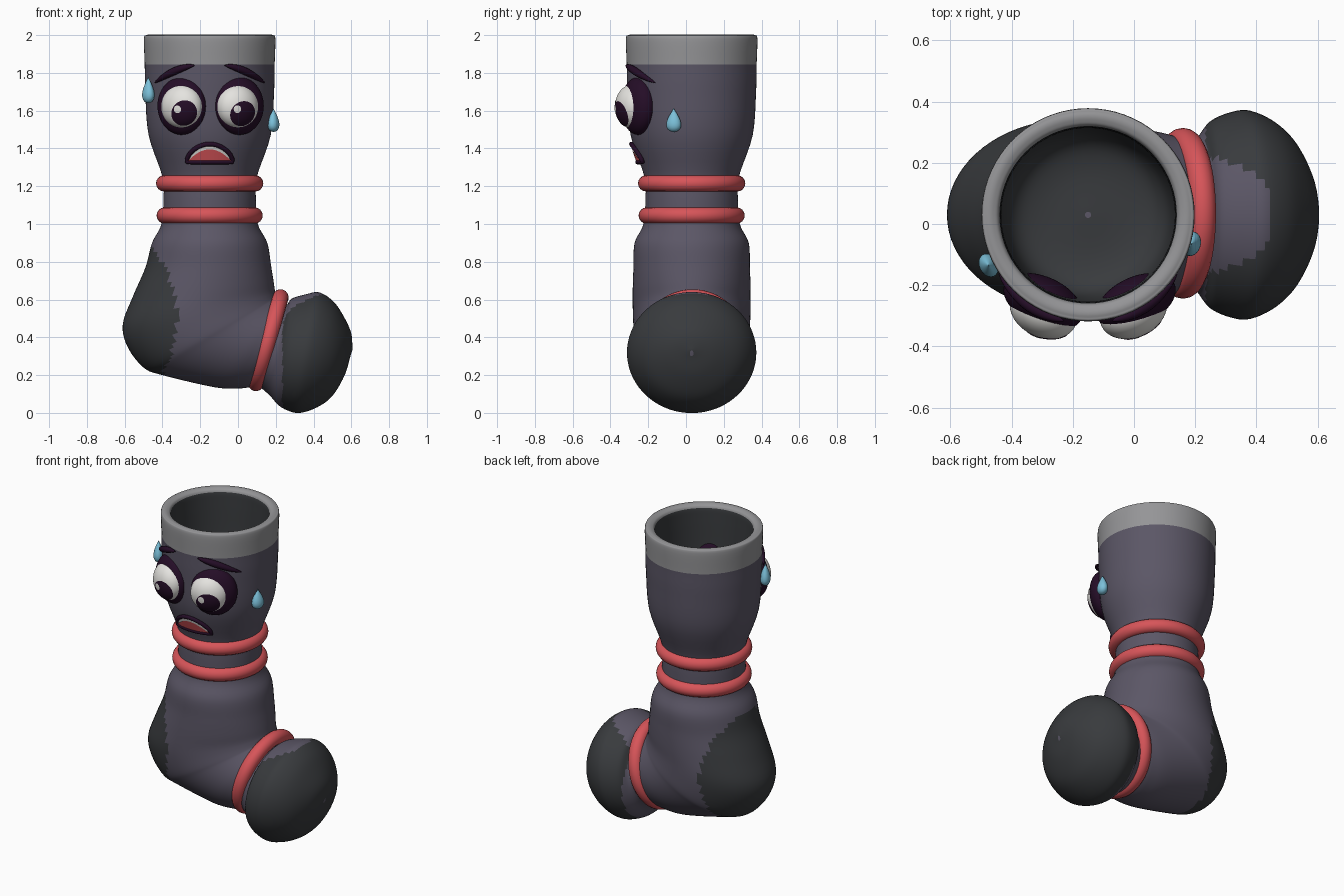
import bpy, bmesh, math
from mathutils import Vector, Matrix

if "Cube" in bpy.data.objects:
    bpy.data.objects.remove(bpy.data.objects["Cube"])

CX, CY = -0.15, 0.03  # leg axis


def material(name, *rgb):
    m = bpy.data.materials.new(name)
    m.use_nodes = True
    m.diffuse_color = (*rgb, 1)
    m.node_tree.nodes["Principled BSDF"].inputs["Base Color"].default_value = (*rgb, 1)
    return m


knit = material("purple grey knit", .105, .094, .133)
dark = material("charcoal", .04, .043, .047)
cuff = material("cuff grey", .3, .3, .31)
red = material("coral red", .68, .09, .1)
ink = material("dark plum", .018, .004, .02)
white = material("eye white", .78, .77, .74)
blue = material("sweat blue", .2, .53, .7)


def finish(bm, name, *mats, matrix=None):
    """Turn a bmesh into a smooth shaded object."""
    if matrix:
        bm.transform(matrix)
    bmesh.ops.recalc_face_normals(bm, faces=bm.faces)
    me = bpy.data.meshes.new(name)
    bm.to_mesh(me)
    bm.free()
    for m in mats:
        me.materials.append(m)
    me.polygons.foreach_set("use_smooth", [True] * len(me.polygons))
    ob = bpy.data.objects.new(name, me)
    bpy.context.collection.objects.link(ob)
    return ob


def catmull(keys, steps):
    """Smoothly interpolate a list of equal-length tuples."""
    out = []
    for i in range(len(keys) - 1):
        p = [keys[max(0, min(len(keys) - 1, i + k))] for k in (-1, 0, 1, 2)]
        for s in range(steps):
            t = s / steps
            out.append([b + .5 * t * (c - a + t * (2*a - 5*b + 4*c - d + t * (3*(b - c) + d - a)))
                        for a, b, c, d in zip(*p)])
    return out + [list(keys[-1])]


def leg(z, r):
    return (CX - r, z, CX + r, z, r)


# Sock: each ring is heel-side x, z, instep-side x, z and half width in y
inside = [leg(1.5, .01), leg(1.5, .15), leg(1.54, .24), leg(1.65, .275), leg(1.9, .285), leg(1.98, .29)]
shaft = [leg(2.0, .31), leg(2.0, .335), leg(1.98, .348), leg(1.845, .344), leg(1.7, .341),
         leg(1.47, .323), leg(1.25, .25), leg(1.13, .245), leg(1.0, .255)]
foot = [(-.455, .9, .155, .9, .302), (-.49, .77, .175, .78, .308), (-.555, .62, .188, .7, .312),
        (-.61, .47, .195, .65, .312), (-.585, .35, .2, .63, .31), (-.5, .24, .205, .615, .305),
        (-.4, .2, .21, .61, .295), (-.12, .135, .215, .605, .275), (.02, .13, .22, .61, .26),
        (.1, .14, .23, .61, .25)]
toe = [(.16, .1, .255, .57, .25), (.215, .04, .285, .605, .305), (.27, .01, .36, .628, .335),
       (.33, 0, .43, .638, .34), (.42, .03, .505, .59, .3), (.5, .09, .56, .51, .23),
       (.565, .2, .6, .42, .12), (.595, .3, .605, .33, .01)]
STEPS, SIDES = 5, 72
rings = catmull(inside + shaft + foot + toe, STEPS)
bm = bmesh.new()
loops = []
for ax, az, bx, bz, hw in rings:
    ring = []
    for k in range(SIDES):
        c, s = math.cos(math.tau * k / SIDES), math.sin(math.tau * k / SIDES)
        ring.append(bm.verts.new(((ax + bx + (bx - ax) * c) / 2, CY + hw * s,
                                  max(0, (az + bz + (bz - az) * c) / 2))))
    loops.append(ring)
for i, (a, b) in enumerate(zip(loops, loops[1:])):
    for k in range(SIDES):
        j = (k + 1) % SIDES
        f = bm.faces.new((a[k], a[j], b[j], b[k]))
        x, y, z = f.calc_center_median()
        t = max(0, (z - .42) / .21)
        if i < STEPS * (len(inside) - 1):
            f.material_index = 1                      # lining
        elif z > 1.84:
            f.material_index = 2                      # cuff
        elif z < .9 and x < -.32 - .95 * (z - .5) ** 2:
            f.material_index = 1                      # heel patch
        elif z < .7 and x > .235 + .21 * t ** 3:
            f.material_index = 1                      # toe cap
bm.faces.new(loops[0])
bm.faces.new(loops[-1])
finish(bm, "sock", knit, dark, cuff)


# Elastic bands
def band(name, loc, tilt, radius):
    bpy.ops.mesh.primitive_torus_add(major_radius=radius, minor_radius=.043, major_segments=64,
                                     minor_segments=16, location=loc, rotation=(0, tilt, 0))
    ob = bpy.context.object
    ob.name = name
    ob.data.materials.append(red)
    bpy.ops.object.shade_smooth()


band("upper_band", (CX, CY, 1.215), 0, .241)
band("lower_band", (CX, CY, 1.045), 0, .238)
band("toe_band", (.16, CY + .005, .385), math.radians(-74), .236)


def ball(name, mat, matrix, direction=(0, 0, 1), angle=180, size=1):
    """Ellipsoid, or the cap of it within an angle of a direction."""
    bm = bmesh.new()
    bmesh.ops.create_uvsphere(bm, u_segments=40, v_segments=36 if angle == 180 else 90, radius=size)
    limit = size * math.cos(math.radians(angle))
    far = [f for f in bm.faces if f.calc_center_median().z < limit]
    if angle < 180:
        bmesh.ops.delete(bm, geom=far, context="FACES")
    turn = Vector(direction).to_track_quat("Z", "Y").to_matrix().to_4x4()
    return finish(bm, name, mat, matrix=matrix @ turn)


def front(dx, z, lift):
    """Point on the front of the leg, lifted off it."""
    r = .323 + (z - 1.47) * (.34 if z < 1.47 else .07)
    return Vector((CX + dx, CY - math.sqrt((r + lift) ** 2 - dx * dx), z))


def tube(name, mat, points, depth, radii=None, closed=False):
    cu = bpy.data.curves.new(name, "CURVE")
    cu.dimensions = "3D"
    cu.bevel_depth = depth
    cu.bevel_resolution = 4
    cu.use_fill_caps = True
    sp = cu.splines.new("POLY")
    sp.points.add(len(points) - 1)
    sp.use_cyclic_u = closed
    for i, p in enumerate(points):
        sp.points[i].co = (*p, 1)
        sp.points[i].radius = radii[i] if radii else 1
    cu.materials.append(mat)
    sp.use_smooth = True
    bpy.context.collection.objects.link(bpy.data.objects.new(name, cu))


# Eyes and brows; the model's right is -x
for side, s, look in (("right", -1, .43), ("left", 1, 0)):
    turn = Matrix.Rotation(s * math.radians(25), 4, "Z")
    rim = Matrix.Translation((-.145 + s * .152, -.253, 1.625)) @ turn @ Matrix.Diagonal((.138, .08, .153, 1))
    eye = Matrix.Translation((-.149 + s * .147, -.285, 1.622)) @ turn @ Matrix.Diagonal((.115, .085, .116, 1))
    ball(side + "_eye_rim", ink, rim)
    ball(side + "_eyeball", white, eye)
    ball(side + "_pupil", ink, eye, (look, -.85, -.38), 39, 1.015)
    ball(side + "_glint", white, eye, (look - .33, -.93, -.12), 11, 1.03)
    pts, radii = [], []
    for i in range(17):
        t = i / 16
        pts.append(front(s * (.08 + .21 * t), 1.84 - .03 * t - .062 * t * t, .006))
        radii.append(.12 + math.sin(math.pi * t) ** .7)
    tube(side + "_brow", ink, pts, .018, radii)


# Mouth: curved plates on the leg with a raised lip
def upper(t):
    return 1.343 + .08 * max(0, 1 - t * t) ** .7


def plate(name, mat, half, top, bottom, lift):
    bm = bmesh.new()
    cols = []
    for i in range(25):
        t = i / 12 - 1
        cols.append([bm.verts.new(front(half * t, bottom + (top(t) - bottom) * j / 8, lift))
                     for j in range(9)])
    for a, b in zip(cols, cols[1:]):
        for j in range(8):
            bm.faces.new((a[j], b[j], b[j + 1], a[j + 1]))
    finish(bm, name, mat)


plate("teeth", white, .12, upper, 1.33, .012)
plate("tongue", red, .112, lambda t: 1.335 + .06 * (1 - t * t), 1.33, .018)
lip = [front(.12 * t, upper(t), .012) for t in [i / 12 - 1 for i in range(25)]]
lip += [front(.12 * t, 1.328, .012) for t in [1 - i / 6 for i in range(13)]]
tube("lip", ink, lip, .012, closed=True)


# Sweat drops: lathed teardrops, flattened against the leg
def drop(name, x, y, z, height):
    bm = bmesh.new()
    n, prev = 20, None
    for i in range(15):
        a = math.pi * i / 14
        r = .055 * math.sin(a) * math.sin(a / 2) ** 1.3 + .0004
        h = height / 2 * math.cos(a)
        ring = [bm.verts.new((r * math.cos(math.tau * k / n), .75 * r * math.sin(math.tau * k / n), h))
                for k in range(n)]
        if prev:
            for k in range(n):
                bm.faces.new((prev[k], prev[k - 1], ring[k - 1], ring[k]))
        prev = ring
    facing = math.atan2(y - CY, x - CX) - math.pi / 2
    finish(bm, name, blue, matrix=Matrix.Translation((x, y, z)) @ Matrix.Rotation(facing, 4, "Z"))


drop("right_sweat_drop", -.475, -.135, 1.71, .14)
drop("left_sweat_drop", .188, -.065, 1.55, .125)
